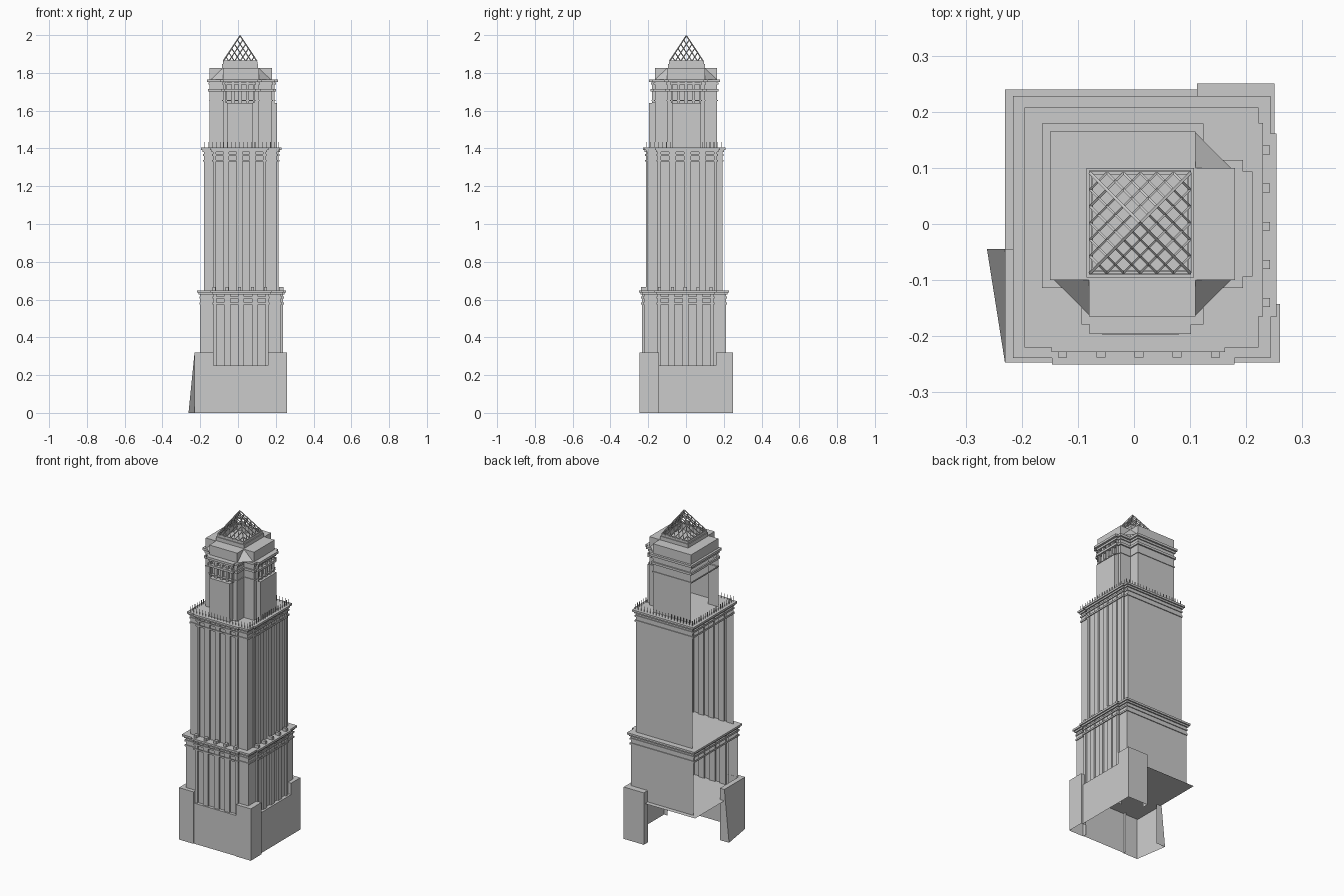
import bpy, bmesh
from mathutils import Vector

if "Cube" in bpy.data.objects:
    bpy.data.objects.remove(bpy.data.objects["Cube"])


def make(name, faces):
    """Object from a list of polygons given as point lists."""
    bm = bmesh.new()
    for f in faces:
        bm.faces.new([bm.verts.new(p) for p in f])
    bmesh.ops.remove_doubles(bm, verts=bm.verts, dist=1e-5)
    bmesh.ops.recalc_face_normals(bm, faces=bm.faces)
    me = bpy.data.meshes.new(name)
    bm.to_mesh(me)
    bm.free()
    ob = bpy.data.objects.new(name, me)
    bpy.context.collection.objects.link(ob)
    return ob


def at(pts, z):
    return [(x, y, z) for x, y in pts]


def wall(pts, z0, z1, closed=False):
    n = len(pts)
    return [[(*pts[i], z0), (*pts[(i + 1) % n], z0), (*pts[(i + 1) % n], z1), (*pts[i], z1)]
            for i in range(n if closed else n - 1)]


def ring(outer, inner, z0, z1):
    """Moulding running round an outline, open in the middle."""
    f = wall(outer, z0, z1, True)
    n = len(outer)
    for z in (z0, z1):
        f += [[(*outer[i], z), (*outer[(i + 1) % n], z), (*inner[(i + 1) % n], z), (*inner[i], z)]
              for i in range(n)]
    return f


def rect(x0, x1, y0, y1):
    return [(x0, y0), (x1, y0), (x1, y1), (x0, y1)]


def box(x0, x1, y0, y1, z0, z1):
    p = rect(x0, x1, y0, y1)
    return wall(p, z0, z1, True) + [at(p, z0), at(p, z1)]


def notch(a, b, n, frac, depth):
    """Points from a to b with n recessed strips (inward = left of travel)."""
    a, b = Vector(a), Vector(b)
    d = b - a
    inn = Vector((-d.y, d.x)).normalized() * depth
    out = [tuple(a)]
    for i in range(n):
        s, e = a + d * ((i + .5 - frac / 2) / n), a + d * ((i + .5 + frac / 2) / n)
        out += [tuple(p) for p in (s, s + inn, e + inn, e)]
    return out + [tuple(b)]


def outline(l, r, f, b, u0, u1, v0, v1, p, o=0):
    """Square plan with a projecting bay on the front and the right."""
    return [(l-o, f-o), (u0-o, f-o), (u0-o, f-p-o), (u1+o, f-p-o), (u1+o, f-o), (r+o, f-o),
            (r+o, v0-o), (r+p+o, v0-o), (r+p+o, v1+o), (r+o, v1+o), (r+o, b+o), (l-o, b+o)]


def shaft(name, dims, z0, z1, over):
    """Three-sided shaft (left side open), moulding bands, cornice and deck."""
    q = outline(*dims)
    path = q[:2] + notch(q[2], q[3], 4, .55, .01) + q[4:7] + notch(q[7], q[8], 4, .55, .01) + q[9:]
    make(name + "_walls", wall(path, z0, z1))
    parts = []
    for o, a, b in ((.005, -.07, -.06), (.005, -.04, -.03), (over * .5, -.018, -.008), (over, -.008, .004)):
        parts += ring(outline(*dims, o), q, z1 + a, z1 + b)
    make(name + "_cornice", parts)
    make(name + "_deck", [at(outline(*dims, over), z1 + .004)])


# base: floor, front and right panels
make("base_floor", [at(rect(-.23, .25, -.243, .24), .25)])
make("base_panels", wall([(-.13, -.243), (.16, -.243)], 0, .25) + wall([(.25, -.143), (.25, .16)], 0, .25))

# corner piers with caps
fr = [(.16, -.222), (.16, -.247), (.26, -.247), (.26, -.143), (.225, -.143), (.225, -.222)]
br = [(.225, .16), (.25, .16), (.25, .25), (.1125, .25), (.1125, .21), (.225, .21)]
for name, p in (("front_right_pier", fr), ("back_right_pier", br)):
    make(name, wall(p[:5], 0, .32) + [at(p, .32)])
fl = [(-.23, -.247), (-.13, -.247), (-.13, -.222), (-.2, -.222), (-.2, -.045), (-.23, -.045)]
make("front_left_pier", wall(fl[:3], 0, .32) + [at(fl, .32)])
make("leaning_panel", [[(-.23, -.247, 0), (-.262, -.045, 0), (-.23, -.045, .32), (-.23, -.247, .32)],
                       [(-.262, -.045, 0), (-.2, -.045, 0), (-.2, -.045, .32), (-.23, -.045, .32)]])

# lower and middle shafts
shaft("lower_shaft", (-.2, .227, -.223, .212, -.13, .163, -.15, .145, .011), .25, .645, .016)
shaft("middle_shaft", (-.18, .207, -.205, .193, -.132, .147, -.15, .165, .008), .649, 1.4, .015)

# small blocks on the lower cornice
blocks = []
for i in range(5):
    u, v = -.127 + i * .068, -.14 + i * .068
    blocks += box(u - .008, u + .008, -.238, -.213, .649, .667)
    blocks += box(.217, .242, v - .008, v + .008, .649, .667)
make("cornice_blocks", blocks)

# spikes round the upper deck
spikes = []
for i in range(20):
    t = i / 19
    x, y = -.177 + .39 * t, -.208 + .398 * t
    for cx, cy in ((x, -.208), (x, .19), (-.177, y), (.213, y)):
        spikes += wall(rect(cx - .0015, cx + .0015, cy - .0015, cy + .0015), 1.404, 1.435, True)
make("deck_spikes", spikes)


# upper tower: back-left square with front and right wings
def crown(o=0, p=0):
    """Winged plan, outset by o, with bays projecting by p."""
    return [(-.15-o, -.1-o), (-.08-o, -.1-o), (-.08-o, -.165-o),
            (-.065-o, -.165-o), (-.065-o, -.165-p-o), (.088+o, -.165-p-o), (.088+o, -.165-o),
            (.11+o, -.165-o), (.11+o, -.1-o), (.18+o, -.1-o),
            (.18+o, -.08-o), (.18+p+o, -.08-o), (.18+p+o, .08+o), (.18+o, .08+o),
            (.18+o, .1+o), (.11+o, .1+o), (.11+o, .165+o), (-.15-o, .165+o)]


q = crown(0, .014)
upper = q[:4] + notch(q[4], q[5], 4, .6, .014) + q[6:11] + notch(q[11], q[12], 4, .6, .014) + q[13:]
make("upper_tower_walls", wall(crown(), 1.404, 1.64) + wall(upper, 1.64, 1.76))
fb = [(-.057, -.165), (-.057, -.197), (.08, -.197), (.08, -.165)]
rb = [(.18, -.075), (.207, -.075), (.207, .08), (.18, .08)]
make("upper_bays", wall(fb, 1.404, 1.64) + [at(fb, 1.64)] + wall(rb, 1.404, 1.64) + [at(rb, 1.64)])
bands = []
for o, p, a, b in ((.004, .014, 1.65, 1.656), (.008, .014, 1.702, 1.716), (.006, .014, 1.738, 1.75),
                   (.014, .017, 1.752, 1.766)):
    bands += ring(crown(o, p), crown(-.002, 0), a, b)
make("upper_cornices", bands)

# parapet, roof and sloped fillets in the inner corners
make("parapet", wall(crown(), 1.76, 1.825, True) + [at(crown(), 1.825)])
fillets = []
for x, y, sx, sy in ((-.08, -.1, -1, -1), (.11, -.1, 1, -1), (.11, .1, 1, 1)):
    fillets.append([(x, y, 1.825), (x + .062 * sx, y, 1.766), (x, y + .062 * sy, 1.766)])
make("corner_fillets", fillets)

# plinth under the lattice
make("plinth", ring(rect(-.085, .107, -.095, .1), rect(-.073, .095, -.083, .088), 1.825, 1.848)
     + ring(rect(-.08, .102, -.09, .095), rect(-.073, .095, -.083, .088), 1.848, 1.86)
     + wall(rect(-.073, .095, -.083, .088), 1.825, 1.86, True))


# open lattice pyramid
def beam(a, b, w):
    a, b = Vector(a), Vector(b)
    d = (b - a).normalized()
    s = d.cross(Vector((0, 0, 1))).normalized() * w
    t = d.cross(s).normalized() * w
    c = [s + t, s - t, -s - t, -s + t]
    return [[a + c[i], a + c[(i + 1) % 4], b + c[(i + 1) % 4], b + c[i]] for i in range(4)]


apex = Vector((.011, .002, 1.997))
base = [Vector((*p, 1.862)) for p in rect(-.078, .1, -.087, .091)]
struts = []
for i in range(4):
    a, b = base[i], base[(i + 1) % 4]
    struts += beam(a, apex, .0025) + beam(a, b, .0025)
    for k in range(1, 6):
        t = k / 6
        foot = a.lerp(b, t)
        struts += beam(foot, b.lerp(apex, 1 - t), .002) + beam(foot, a.lerp(apex, t), .002)
make("lattice_pyramid", struts)
